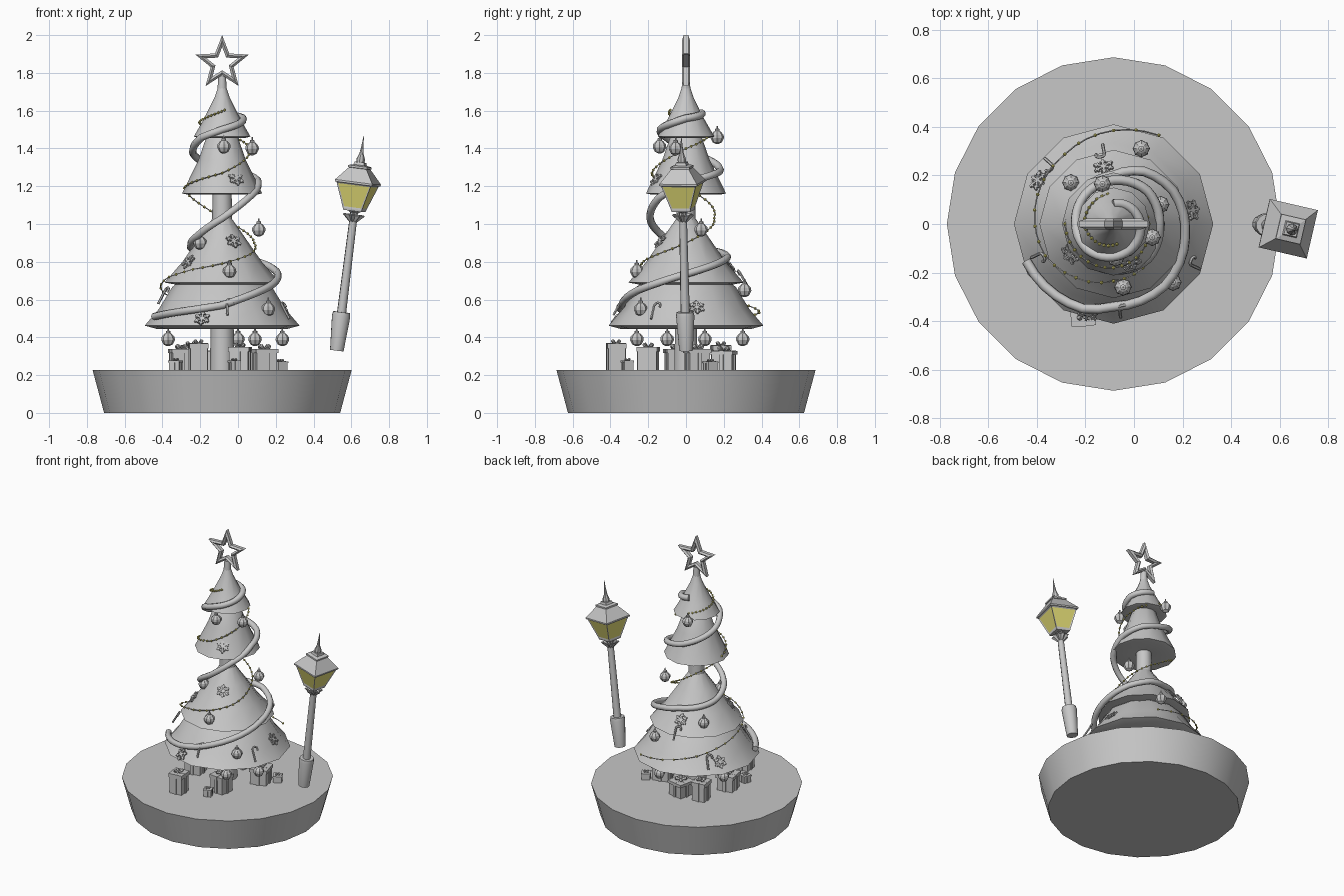
import bpy, bmesh, math
from mathutils import Matrix, Vector

if "Cube" in bpy.data.objects:
    bpy.data.objects.remove(bpy.data.objects["Cube"])

CX = -0.084                                   # tree axis
T, R = Matrix.Translation, Matrix.Rotation
rad = math.radians


def material(name, rgb):
    m = bpy.data.materials.new(name)
    m.diffuse_color = (*rgb, 1)
    m.use_nodes = True
    m.node_tree.nodes["Principled BSDF"].inputs["Base Color"].default_value = m.diffuse_color
    return m


GREY = material("plain grey", (0.57, 0.57, 0.57))
YELLOW = material("lamp yellow", (0.85, 0.79, 0.2))


def finish(name, bm, mats=(GREY,), smooth=None):
    bmesh.ops.recalc_face_normals(bm, faces=bm.faces)
    me = bpy.data.meshes.new(name)
    bm.to_mesh(me)
    bm.free()
    for m in mats:
        me.materials.append(m)
    if smooth:
        me.shade_smooth()
        me.set_sharp_from_angle(angle=rad(smooth))
    ob = bpy.data.objects.new(name, me)
    bpy.context.collection.objects.link(ob)
    return ob


def lathe(bm, profile, n, m=Matrix(), phase=0.0, flute=0.0):
    """Revolve (radius, z) points; ends are capped. Returns side faces by band."""
    rings = []
    for r, z in profile:
        ring = []
        for i in range(n):
            a = phase + 2 * math.pi * i / n
            q = r * (1 - flute * (i % 2))
            ring.append(bm.verts.new(m @ Vector((q * math.cos(a), q * math.sin(a), z))))
        rings.append(ring)
    bands = [[bm.faces.new((p[i], p[(i + 1) % n], q[(i + 1) % n], q[i])) for i in range(n)]
             for p, q in zip(rings, rings[1:])]
    bm.faces.new(rings[0][::-1])
    bm.faces.new(rings[-1])
    return bands


def box(bm, c, s, m=Matrix()):
    bmesh.ops.create_cube(bm, size=1, matrix=m @ T(c) @ Matrix.Diagonal((*s, 1)))


def tube(name, pts, radius, sides=2):
    cu = bpy.data.curves.new(name, 'CURVE')
    cu.dimensions = '3D'
    cu.bevel_depth, cu.bevel_resolution, cu.use_fill_caps = radius, sides, True
    sp = cu.splines.new('POLY')
    sp.points.add(len(pts) - 1)
    for p, co in zip(sp.points, pts):
        p.co = (*co, 1)
    tmp = bpy.data.objects.new(name + "_path", cu)
    bpy.context.collection.objects.link(tmp)
    me = bpy.data.meshes.new_from_object(tmp.evaluated_get(bpy.context.evaluated_depsgraph_get()))
    bpy.data.objects.remove(tmp)
    bm = bmesh.new()
    bm.from_mesh(me)
    bpy.data.meshes.remove(me)
    return finish(name, bm, smooth=50)


def spiral(keys, step):
    """Sample (angle, radius, z) keys at a regular angle around the tree."""
    out = []
    for (a0, r0, z0), (a1, r1, z1) in zip(keys, keys[1:]):
        k = max(1, round((a1 - a0) / step))
        for i in range(k):
            t = i / k
            a, r = rad(a0 + (a1 - a0) * t), r0 + (r1 - r0) * t
            out.append(Vector((CX + r * math.cos(a), r * math.sin(a), z0 + (z1 - z0) * t)))
    return out


axis = T((CX, 0, 0))

# round base
bm = bmesh.new()
lathe(bm, [(0.625, 0), (0.686, 0.228)], 20, axis)
finish("base", bm, smooth=30)

# trunk
bm = bmesh.new()
lathe(bm, [(0.065, 0.2), (0.052, 1.1), (0.04, 1.5), (0.02, 1.78)], 10, axis)
finish("trunk", bm, smooth=40)

# four flared branch tiers
tiers = [
    [(0.05, 0.47), (0.34, 0.443), (0.41, 0.462), (0.335, 0.55), (0.265, 0.665), (0.15, 0.76)],
    [(0.05, 0.71), (0.25, 0.68), (0.305, 0.69), (0.21, 0.80), (0.12, 0.93), (0.05, 1.03)],
    [(0.05, 1.17), (0.18, 1.155), (0.212, 1.162), (0.125, 1.34), (0.08, 1.47), (0.05, 1.5)],
    [(0.03, 1.48), (0.12, 1.455), (0.15, 1.463), (0.10, 1.55), (0.04, 1.67), (0.02, 1.73)]]
for i, prof in enumerate(tiers):
    bm = bmesh.new()
    lathe(bm, prof, 12, axis)
    finish(f"branch_tier_{i + 1}", bm, smooth=35)

# hollow ridged star: outer rim, ridge and hole loops joined front and back
bm = bmesh.new()
loops = []
for k, y in ((1, -0.012), (0.8, -0.022), (0.58, -0.012), (0.58, 0.012), (0.8, 0.022), (1, 0.012)):
    loops.append([])
    for i in range(10):
        a, q = math.pi / 2 + i * math.pi / 5, (0.149, 0.064)[i % 2] * k
        loops[-1].append(bm.verts.new((CX + q * math.cos(a), y, 1.851 + q * math.sin(a))))
for p, q in zip(loops, loops[1:] + loops[:1]):
    for i in range(10):
        bm.faces.new((p[i], p[(i + 1) % 10], q[(i + 1) % 10], q[i]))
finish("star", bm)

# thick garland
tube("garland", spiral([
    (-157, .39, .51), (-110, .37, .55), (-90, .34, .57), (-50, .33, .65), (-10, .30, .72),
    (30, .28, .78), (60, .25, .82), (90, .20, .84), (180, .165, .88), (225, .18, .94),
    (270, .19, 1.03), (315, .20, 1.14), (360, .19, 1.22), (405, .195, 1.26), (450, .18, 1.29),
    (540, .155, 1.39), (585, .15, 1.46), (630, .135, 1.50), (720, .11, 1.56), (820, .08, 1.59)], 9), 0.02)

# string of lights
keys = [(63, .41, .52), (90, .385, .54), (125, .35, .58), (170, .33, .66), (205, .31, .72),
        (235, .27, .76), (270, .235, .79), (315, .21, .84), (360, .17, .9), (450, .15, 1.03),
        (540, .2, 1.19), (630, .18, 1.27), (720, .145, 1.40), (810, .125, 1.49),
        (900, .12, 1.54), (1010, .08, 1.61)]
tube("light_wire", spiral(keys, 9), 0.003, 0)
bm = bmesh.new()
for p in spiral(keys, 11):
    bmesh.ops.create_icosphere(bm, subdivisions=1, radius=0.008, matrix=T(p))
finish("light_bulbs", bm, (YELLOW,))

# fluted baubles with cap and hook
bm = bmesh.new()
for p in [(-.045, -.26, .75), (.16, -.24, .55), (.03, .31, .65), (-.26, .17, .77), (-.13, .165, 1.46),
          (.11, .08, .97), (.075, -.055, 1.40), (-.075, -.14, 1.41), (-.2, -.1, .9),
          (-.37, .1, .39), (.235, -.1, .39), (.09, -.26, .39), (.0, .3, .39)]:
    m = T(p)
    lathe(bm, [(.006, -.037), (.024, -.028), (.036, -.004), (.034, .012), (.02, .028), (.01, .034)],
          16, m, flute=0.12)
    lathe(bm, [(.012, .03), (.012, .043), (.004, .046), (.004, .06)], 8, m)
finish("baubles", bm)

# candy canes hung on the branches: (angle, radius, z)
for i, (a, r, z) in enumerate([(-83, .355, .57), (-25, .37, .55), (139, .36, .55), (101, .30, .72),
                               (205, .335, .63)]):
    m = axis @ R(rad(a), 4, 'Z') @ T((r, 0, z)) @ R(rad(-30), 4, 'Y')
    pts = [m @ Vector((0, -.018, -.06)), m @ Vector((0, -.018, .02))]
    pts += [m @ Vector((0, -.018 * math.cos(t * math.pi / 6), .02 + .018 * math.sin(t * math.pi / 6)))
            for t in range(1, 8)]
    tube(f"candy_cane_{i + 1}", pts, 0.007, 1)

# flat snowflakes leaning on the branches: (angle, radius, z)
bm = bmesh.new()
for a, r, z in [(-66, .15, .91), (-65, .175, 1.24), (10, .33, .56), (-106, .385, .50), (100, .24, .78),
                (215, .22, .80), (150, .36, .53)]:
    m = axis @ R(rad(a), 4, 'Z') @ T((r, 0, z)) @ R(rad(-38), 4, 'Y')
    for k in range(6):
        arm = m @ R(rad(60 * k), 4, 'X')
        box(bm, (0, 0, .022), (.008, .01, .044), arm)
        box(bm, (0, 0, .03), (.008, .026, .008), arm)
finish("snowflakes", bm)

# presents: (x, y, width, height, turn)
bm = bmesh.new()
for x, y, w, h, a in [(-.21, -.37, .09, .14, 5), (-.02, -.31, .05, .05, 20), (.01, -.2, .10, .12, -8),
                      (.14, .06, .11, .11, 15), (.225, .13, .055, .045, 30), (-.1, .2, .11, .10, -12),
                      (-.25, .185, .09, .13, 8), (-.3, -.05, .11, .11, 10), (-.33, -.2, .055, .05, -20)]:
    m = T((x, y, .228)) @ R(rad(a), 4, 'Z')
    box(bm, (0, 0, h / 2), (w, w, h), m)
    box(bm, (0, 0, h * .9), (w * 1.12, w * 1.12, h * .2), m)
    for s in ((1.15, .18), (.18, 1.15)):                       # ribbon strips
        box(bm, (0, 0, h * .505), (w * s[0], w * s[1], h * 1.01), m)
    for k in range(4):                                         # bow loops
        b = m @ T((0, 0, h)) @ R(rad(45 + 90 * k), 4, 'Z') @ R(rad(65), 4, 'Y')
        lathe(bm, [(w * .04, 0), (w * .13, w * .28), (w * .08, w * .36)], 4, b)
finish("presents", bm)

# leaning street lamp
lean = Vector((0, 0, 1)).rotation_difference(Vector((.1425, -.025, 1.135))).to_matrix().to_4x4()
lamp = T((.523, 0, .33)) @ lean @ R(rad(-13), 4, 'Z')

bm = bmesh.new()
lathe(bm, [(.037, 0), (.05, .185), (.046, .205), (.024, .205)], 12, lamp)
finish("lamp_foot", bm, smooth=35)

bm = bmesh.new()
lathe(bm, [(.025, .2), (.021, .70)], 8, lamp)
finish("lamp_pole", bm, smooth=50)

bm = bmesh.new()
lathe(bm, [(.02, .685), (.06, .722), (.056, .727), (.022, .71), (.022, .735), (.045, .75)],
      16, lamp, flute=0.3)
finish("lamp_collar", bm)

# lantern: square rings, with glass inset in the four sloping sides
Q = math.sqrt(2)
bm = bmesh.new()
bands = lathe(bm, [(.05 * Q, .745), (.052 * Q, .755), (.094 * Q, .888), (.102 * Q, .89), (.102 * Q, .90),
                   (.048 * Q, .972), (.052 * Q, .974), (.052 * Q, .984), (.03 * Q, .99),
                   (.026 * Q, 1.005)], 4, lamp, math.pi / 4)
bm.normal_update()
bmesh.ops.inset_individual(bm, faces=bands[1], thickness=0.011, depth=-0.003)
for f in bands[1]:
    f.material_index = 1
finish("lantern", bm, (GREY, YELLOW))

bm = bmesh.new()
lathe(bm, [(.02, 1.0), (.024, 1.02), (.012, 1.05), (.006, 1.09), (.001, 1.146)], 8, lamp)
finish("lamp_finial", bm, smooth=40)
